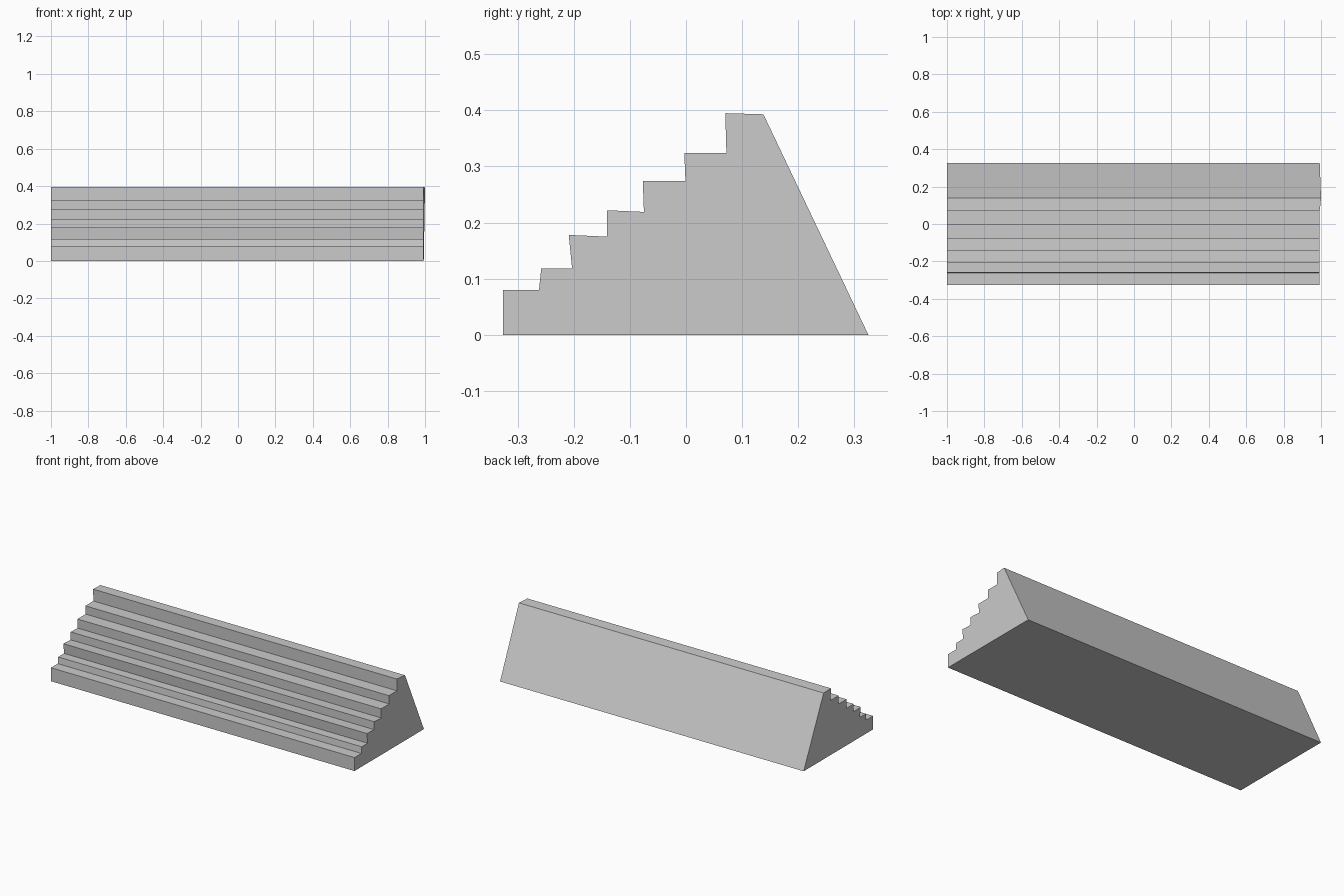
import bpy
import bmesh

cube = bpy.data.objects.get("Cube")
if cube:
    bpy.data.objects.remove(cube, do_unlink=True)

# Single concrete grey
grey = bpy.data.materials.new("concrete_grey")
grey.use_nodes = True
colour = (0.6, 0.6, 0.6, 1)
grey.diffuse_color = colour
grey.node_tree.nodes["Principled BSDF"].inputs["Base Color"].default_value = colour

# Stepped side profile (y, z): front foot, seven treads, sloping back
front_foot, back_top, back_foot = (-0.326, 0), (0.138, 0.393), (0.325, 0)
treads = [  # front edge, rear edge
    ((-0.326, 0.08), (-0.262, 0.08)),
    ((-0.258, 0.118), (-0.203, 0.118)),
    ((-0.209, 0.178), (-0.141, 0.175)),
    ((-0.141, 0.222), (-0.075, 0.219)),
    ((-0.077, 0.274), (-0.001, 0.274)),
    ((-0.003, 0.324), (0.072, 0.324)),
    ((0.07, 0.395), back_top),
]
profile = [front_foot] + [p for tread in treads for p in tread] + [back_foot]

# Extrude the profile along x; the left end bulges slightly at the top of the back
LEFT, RIGHT, BULGE = 0.993, -1.0, 1.0
bm = bmesh.new()
end = bm.faces.new([bm.verts.new((RIGHT, y, z)) for y, z in profile])
extruded = bmesh.ops.extrude_face_region(bm, geom=[end], use_keep_orig=True)
for item in extruded["geom"]:
    if isinstance(item, bmesh.types.BMVert):
        is_back_top = abs(item.co.y - back_top[0]) < 0.001
        item.co.x = BULGE if is_back_top else LEFT
bmesh.ops.recalc_face_normals(bm, faces=bm.faces[:])

mesh = bpy.data.meshes.new("stepped_stand")
bm.to_mesh(mesh)
bm.free()
mesh.materials.append(grey)
stand = bpy.data.objects.new("stepped_stand", mesh)
bpy.context.collection.objects.link(stand)
